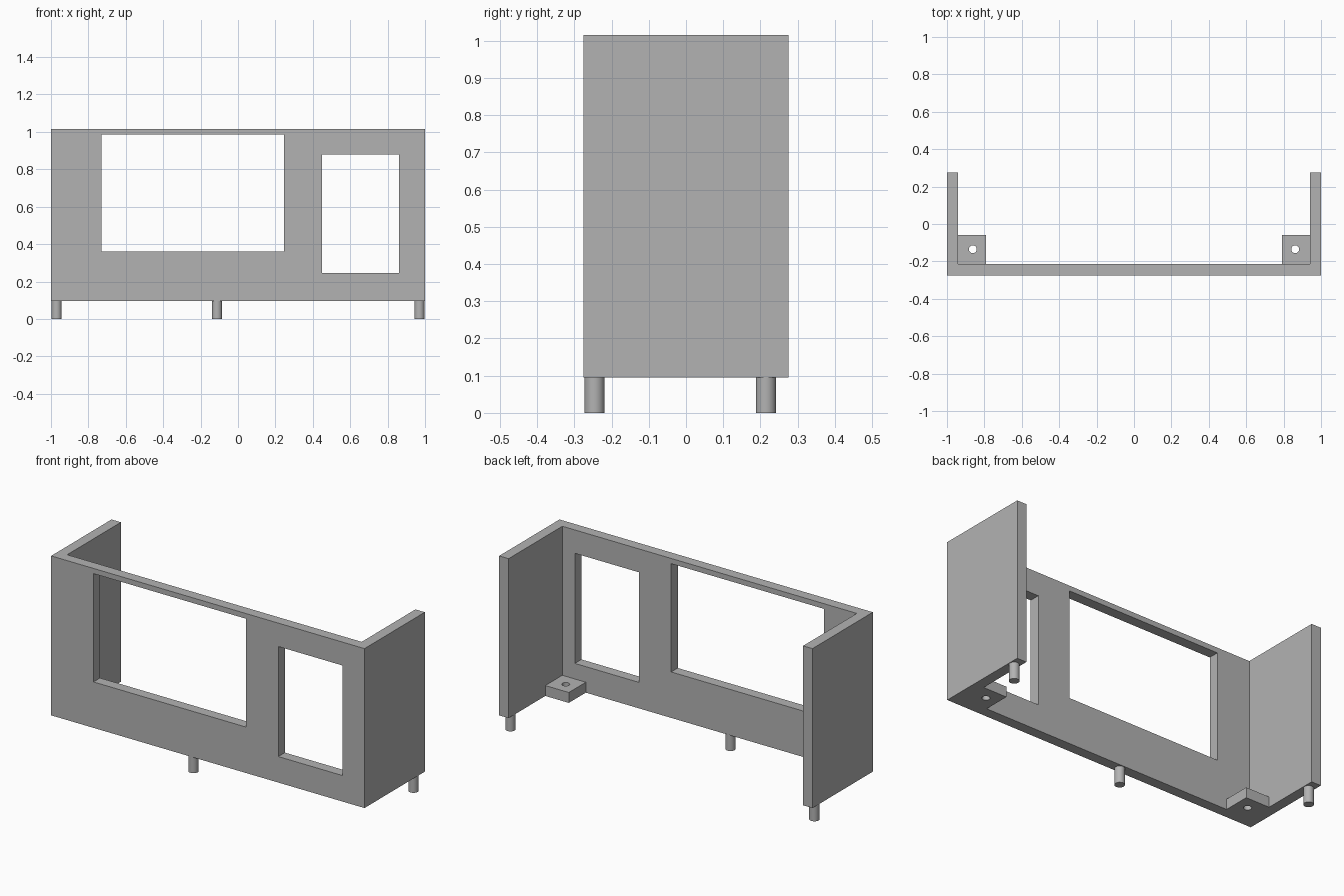
import bpy
import bmesh

if "Cube" in bpy.data.objects:
    bpy.data.objects.remove(bpy.data.objects["Cube"], do_unlink=True)

grey = bpy.data.materials.new("plain grey")
grey.use_nodes = True
grey.diffuse_color = (0.45, 0.45, 0.45, 1)
grey.node_tree.nodes["Principled BSDF"].inputs["Base Color"].default_value = grey.diffuse_color

BOTTOM, TOP = 0.095, 1.015
FRONT, BACK = -0.275, 0.275
WALL = 0.06


def prism(name, outline, z0, z1):
    """Extrude a flat outline from z0 up to z1."""
    bm = bmesh.new()
    face = bm.faces.new([bm.verts.new((x, y, z0)) for x, y in outline])
    top = bmesh.ops.extrude_face_region(bm, geom=[face])["geom"]
    verts = [v for v in top if isinstance(v, bmesh.types.BMVert)]
    bmesh.ops.translate(bm, vec=(0, 0, z1 - z0), verts=verts)
    bmesh.ops.recalc_face_normals(bm, faces=bm.faces)
    mesh = bpy.data.meshes.new(name)
    bm.to_mesh(mesh)
    bm.free()
    mesh.materials.append(grey)
    obj = bpy.data.objects.new(name, mesh)
    bpy.context.collection.objects.link(obj)
    return obj


def box(name, x0, x1, y0, y1, z0, z1):
    return prism(name, [(x0, y0), (x1, y0), (x1, y1), (x0, y1)], z0, z1)


def cylinder(name, x, y, z0, z1, radius):
    bpy.ops.mesh.primitive_cylinder_add(vertices=32, radius=radius, depth=z1 - z0,
                                        location=(x, y, (z0 + z1) / 2))
    obj = bpy.context.object
    obj.name = name
    obj.data.materials.append(grey)
    bpy.ops.object.shade_smooth_by_angle()
    return obj


def cut(obj, cutter):
    """Subtract the cutter, then discard it."""
    mod = obj.modifiers.new("cut", 'BOOLEAN')
    mod.operation, mod.solver, mod.object = 'DIFFERENCE', 'EXACT', cutter
    bpy.context.view_layer.objects.active = obj
    bpy.ops.object.modifier_apply(modifier=mod.name)
    bpy.data.objects.remove(cutter, do_unlink=True)


# U-shaped shell: front wall with two side walls
inner = 1 - WALL
shell = prism("wall_shell", [(-1, FRONT), (1, FRONT), (1, BACK), (inner, BACK),
                             (inner, FRONT + WALL), (-inner, FRONT + WALL),
                             (-inner, BACK), (-1, BACK)], BOTTOM, TOP)

# Wide and narrow window openings
for x0, x1, z0, z1 in ((-0.73, 0.245, 0.36, 0.985), (0.45, 0.86, 0.245, 0.88)):
    cut(shell, box("window_cutter", x0, x1, FRONT - 0.1, FRONT + WALL + 0.1, z0, z1))

# Drilled mounting tabs in the inside corners, and pegs under the side walls
for side, s in (("left", 1), ("right", -1)):
    x0, x1 = sorted((s * 0.79, s * inner))
    tab = box(side + "_mounting_tab", x0, x1, FRONT + WALL, -0.06, BOTTOM, BOTTOM + 0.06)
    cut(tab, cylinder("hole_cutter", s * 0.862, -0.135, 0, 0.3, 0.021))
    cylinder(side + "_peg", s * 0.97, 0.215, 0, BOTTOM, 0.027)

# Peg under the front wall
cylinder("front_peg", -0.112, -0.246, 0, BOTTOM, 0.027)
